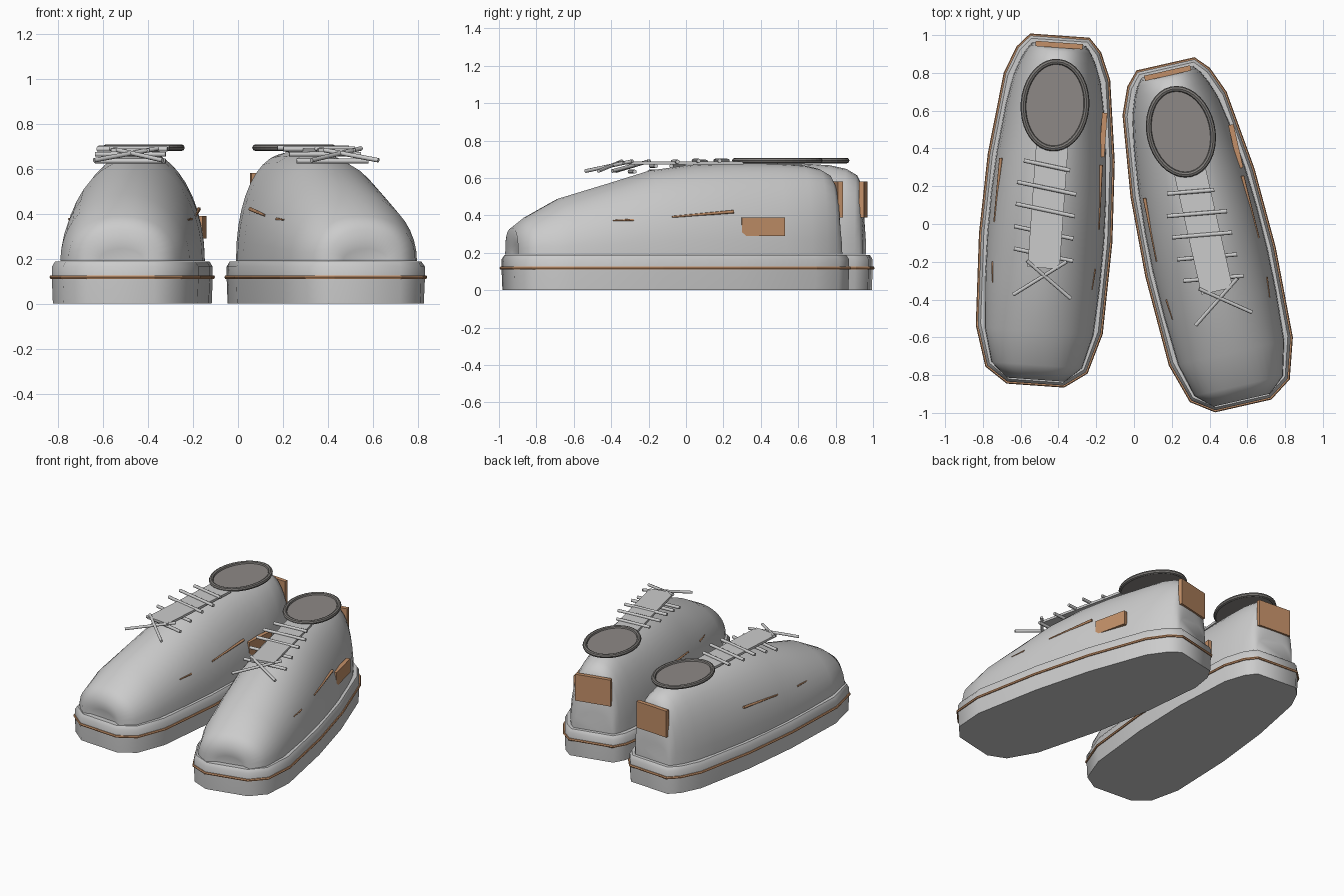
import bpy, bmesh
from math import sin, cos, pi, radians
from mathutils import Matrix, Vector

if "Cube" in bpy.data.objects:
    bpy.data.objects.remove(bpy.data.objects["Cube"])


def material(name, rgb):
    m = bpy.data.materials.new(name)
    m.diffuse_color = (*rgb, 1)
    m.use_nodes = True
    m.node_tree.nodes["Principled BSDF"].inputs["Base Color"].default_value = m.diffuse_color
    return m


TAN = material("tan_trim", (0.55, 0.28, 0.14))
DARK = material("dark_collar", (0.20, 0.19, 0.18))
LINING = material("lining", (0.27, 0.25, 0.24))
PALE = material("pale_lace", (0.72, 0.72, 0.70))


def finish(bm, name, place, mat=None, smooth=None):
    bmesh.ops.recalc_face_normals(bm, faces=bm.faces)
    me = bpy.data.meshes.new(name)
    bm.to_mesh(me)
    bm.free()
    ob = bpy.data.objects.new(name, me)
    bpy.context.collection.objects.link(ob)
    ob.matrix_world = place
    if mat:
        me.materials.append(mat)
    if smooth:
        bpy.ops.object.select_all(action='DESELECT')
        ob.select_set(True)
        bpy.context.view_layer.objects.active = ob
        bpy.ops.object.shade_smooth_by_angle(angle=radians(smooth))
    return ob


def loft(name, rings, place, mat=None, smooth=None, closed=False):
    """Skin a list of equal-length point rings; cap the ends unless closed."""
    bm = bmesh.new()
    vs = [[bm.verts.new(p) for p in r] for r in rings]
    n = len(vs[0])
    pairs = list(zip(vs, vs[1:])) + ([(vs[-1], vs[0])] if closed else [])
    for a, b in pairs:
        for i in range(n):
            j = (i + 1) % n
            bm.faces.new((a[i], a[j], b[j], b[i]))
    if not closed:
        bm.faces.new(vs[0])
        bm.faces.new(vs[-1])
    return finish(bm, name, place, mat, smooth)


def hoop(name, path, r, place, mat, sides=8, smooth=None):
    """Round tube along a closed flat path."""
    rings = []
    for i, p in enumerate(path):
        t = (path[(i + 1) % len(path)] - path[i - 1]).normalized()
        out = t.cross(Vector((0, 0, 1)))
        rings.append([p + out * r * cos(2 * pi * k / sides)
                      + Vector((0, 0, r * sin(2 * pi * k / sides)))
                      for k in range(sides)])
    return loft(name, rings, place, mat, smooth, closed=True)


def rod(name, a, b, r, place, mat, r2=None):
    a, b = Vector(a), Vector(b)
    d = b - a
    m = Matrix.Translation((a + b) / 2) @ d.to_track_quat('Z', 'Y').to_matrix().to_4x4()
    bm = bmesh.new()
    bmesh.ops.create_cone(bm, cap_ends=True, segments=8, radius1=r,
                          radius2=r if r2 is None else r2, depth=d.length, matrix=m)
    return finish(bm, name, place, mat, 50)


def box(name, centre, size, place, mat):
    bm = bmesh.new()
    bmesh.ops.create_cube(bm, size=1, matrix=Matrix.Translation(centre) @ Matrix.Diagonal((*size, 1)))
    return finish(bm, name, place, mat)


# half outline of the sole, heel to toe
HALF = [(.155, .918), (.215, .85), (.272, .71), (.326, .28),
        (.343, -.145), (.326, -.63), (.262, -.84), (.15, -.918)]
OUTLINE = HALF + [(-x, y) for x, y in reversed(HALF)]

# upper stations: y, half width, top height, squareness
STATIONS = [(-.872, .10, .245, 1), (-.897, .155, .33, .75), (-.82, .24, .39, .9),
            (-.64, .288, .49, 1), (-.37, .305, .57, 1), (-.14, .31, .64, 1),
            (.08, .305, .67, 1), (.30, .29, .68, 1), (.55, .26, .677, 1),
            (.70, .232, .668, .95), (.79, .20, .648, .9), (.845, .172, .615, .85),
            (.868, .155, .57, .8), (.884, .14, .32, .8)]


def sole_ring(z, inset):
    return [Vector((x * (1 - inset / .33), y * (1 - inset / .92), z)) for x, y in OUTLINE]


def upper_ring(y, w, top, sq, n=20):
    ring = []
    for k in range(n + 1):
        a = pi * k / n
        c, s = cos(a), sin(a)
        ring.append(Vector((w * abs(c) ** sq * (1 if c > 0 else -1), y,
                            .19 + (top - .19) * max(s, 0) ** sq)))
    return ring


def shoe(side, place):
    nm = lambda part: f"{side}_{part}"
    # sole, welt and upper
    loft(nm("sole"), [sole_ring(0, .004), sole_ring(.10, 0), sole_ring(.165, 0), sole_ring(.188, .014)],
         place, None, 50)
    hoop(nm("welt"), sole_ring(.118, -.002), .009, place, TAN, 6)
    loft(nm("upper"), [upper_ring(*s) for s in STATIONS], place, None, 75)

    # ankle collar and lining
    oval = [Vector((.167 * cos(2 * pi * k / 36), .56 + .23 * sin(2 * pi * k / 36), .693)) for k in range(36)]
    hoop(nm("collar"), oval, .015, place, DARK)
    loft(nm("lining"), [[p + Vector((0, 0, dz)) for p in oval] for dz in (-.012, .001)], place, LINING)

    # tongue and laces
    box(nm("tongue"), (0, .025, .681), (.17, .66, .016), place, PALE)
    laces = [(-.02, .238, .692, .125), (-.013, .118, .692, .16), (-.012, .002, .687, .16),
             (-.012, -.117, .664, .16), (-.005, -.235, .634, .16)]
    for i, (x, y, z, h) in enumerate(laces):
        dx, dy = h * cos(radians(8)), h * sin(radians(8))
        rod(nm(f"lace_{i + 1}"), (x - dx, y + dy, z), (x + dx, y - dy, z), .011, place, PALE)
    rod(nm("bow_a"), (-.151, -.457, .637), (.12, -.262, .69), .010, place, PALE)
    rod(nm("bow_b"), (-.091, -.272, .69), (.155, -.456, .637), .010, place, PALE)

    # heel tab, side patch and side stripes
    box(nm("heel_tab"), (0, .878, .485), (.25, .028, .19), place, TAN)
    box(nm("side_patch"), (.266, .42, .34), (.028, .235, .10), place, TAN)
    for s, label in ((1, "outer"), (-1, "inner")):
        rod(nm(f"{label}_stripe"), (s * .266, .26, .42), (s * .277, -.08, .392), .009, place, TAN, .005)
        rod(nm(f"{label}_stripe_end"), (s * .272, -.29, .376), (s * .264, -.40, .373), .006, place, TAN, .003)


shoe("left", Matrix.Translation((-.4575, .071, 0)) @ Matrix.Rotation(radians(-4), 4, 'Z'))
shoe("right", Matrix.Translation((.3725, -.0575, 0)) @ Matrix.Rotation(radians(12.8), 4, 'Z'))
